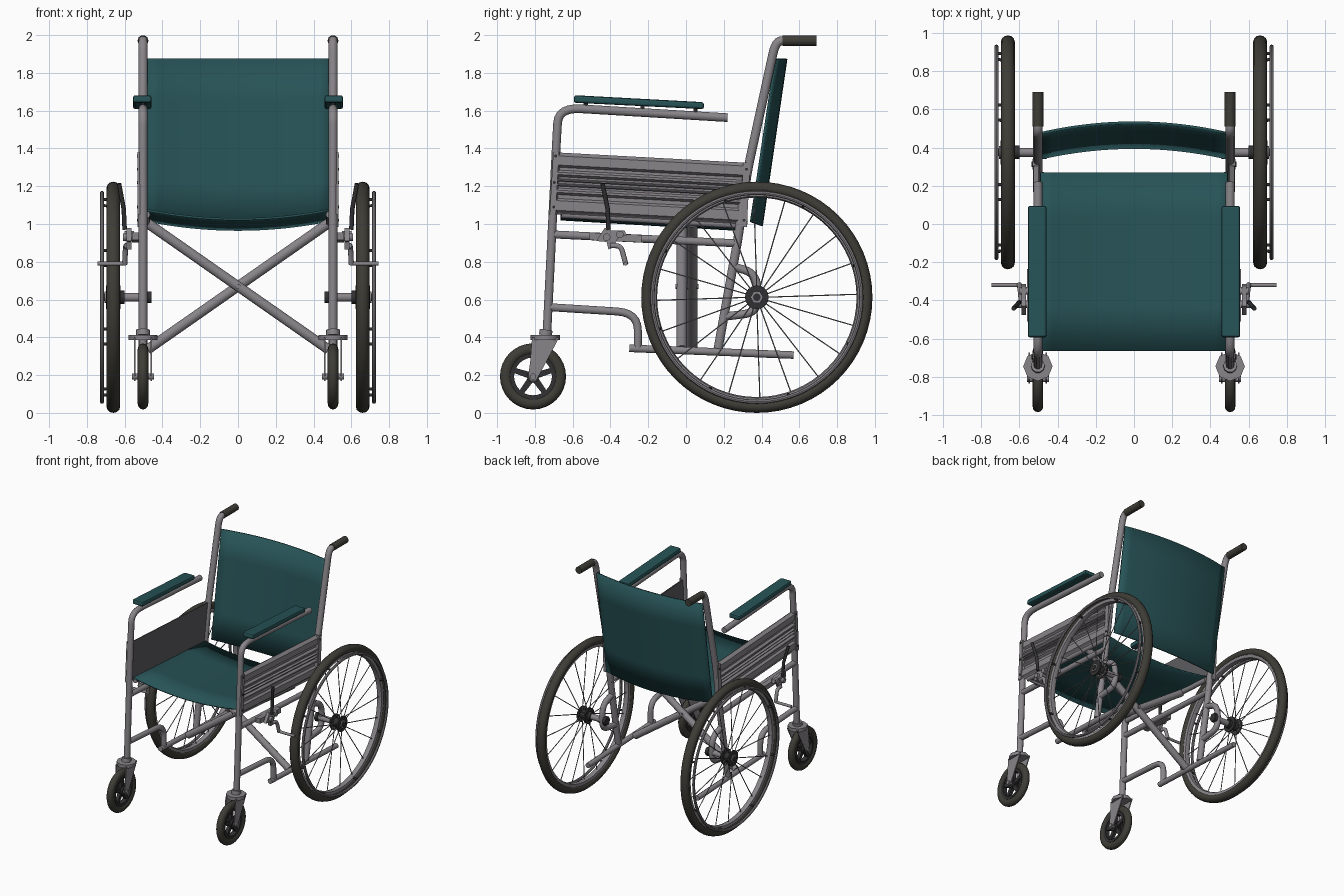
import bpy, bmesh, math
from mathutils import Vector as V

if "Cube" in bpy.data.objects:
    bpy.data.objects.remove(bpy.data.objects["Cube"])


def material(name, r, g, b):
    m = bpy.data.materials.new(name)
    m.diffuse_color = (r, g, b, 1)
    m.use_nodes = True
    m.node_tree.nodes["Principled BSDF"].inputs["Base Color"].default_value = m.diffuse_color
    return m


STEEL = material("grey steel", 0.25, 0.235, 0.25)
DARK = material("dark grey panel", 0.11, 0.11, 0.12)
TEAL = material("teal vinyl", 0.02, 0.085, 0.093)
RUBBER = material("dark rubber", 0.048, 0.046, 0.037)
HUB = material("hub black", 0.03, 0.03, 0.032)


def finish(name, mesh, mat, mirror=True, smooth=True):
    mesh.name = name
    mesh.materials.clear()
    mesh.materials.append(mat)
    ob = bpy.data.objects.new(name, mesh)
    bpy.context.collection.objects.link(ob)
    if smooth:
        bpy.ops.object.select_all(action='DESELECT')
        ob.select_set(True)
        bpy.context.view_layer.objects.active = ob
        bpy.ops.object.shade_smooth_by_angle(angle=math.radians(40))
    if mirror:
        ob.modifiers.new("Mirror", 'MIRROR').use_mirror_merge = False
    return ob


def from_bm(name, bm, mat, **kw):
    bmesh.ops.recalc_face_normals(bm, faces=bm.faces)
    me = bpy.data.meshes.new(name)
    bm.to_mesh(me)
    bm.free()
    return finish(name, me, mat, **kw)


def tube(name, paths, r, mat, bend=0.0, res=3, **kw):
    """Round tubes along one or more paths, corners rounded by bend."""
    cu = bpy.data.curves.new(name, 'CURVE')
    cu.dimensions = '3D'
    cu.bevel_depth, cu.bevel_resolution, cu.use_fill_caps = r, res, True
    for path in paths:
        p = [V(q) for q in path]
        out = [p[0]]
        for a, b, c in zip(p, p[1:], p[2:]):
            if not bend:
                out.append(b)
                continue
            s = b + (a - b).normalized() * min(bend, (a - b).length * .49)
            e = b + (c - b).normalized() * min(bend, (c - b).length * .49)
            for i in range(7):
                t = i / 6
                out.append(s * (1 - t) ** 2 + b * 2 * t * (1 - t) + e * t * t)
        out.append(p[-1])
        sp = cu.splines.new('POLY')
        sp.points.add(len(out) - 1)
        for pt, q in zip(sp.points, out):
            pt.co = (*q, 1)
    tmp = bpy.data.objects.new("tmp", cu)
    me = bpy.data.meshes.new_from_object(tmp)
    bpy.data.objects.remove(tmp)
    return finish(name, me, mat, **kw)


def side(x, pts):
    return [(x, y, z) for y, z in pts]


def extrude(name, outlines, vec, mat, **kw):
    bm = bmesh.new()
    for pts in outlines:
        f = bm.faces.new([bm.verts.new(p) for p in pts])
        new = bmesh.ops.extrude_face_region(bm, geom=[f], use_keep_orig=True)
        bmesh.ops.translate(bm, vec=vec, verts=[g for g in new['geom'] if isinstance(g, bmesh.types.BMVert)])
    return from_bm(name, bm, mat, **kw)


def ring(name, profile, centre, mat, n=48):
    """Closed (radius, x offset) profile spun round the x axis."""
    bm = bmesh.new()
    cx, cy, cz = centre
    loops = []
    for i in range(n):
        a = math.tau * i / n
        loops.append([bm.verts.new((cx + w, cy + r * math.cos(a), cz + r * math.sin(a))) for r, w in profile])
    k = len(profile)
    for i in range(n):
        A, B = loops[i], loops[(i + 1) % n]
        for j in range(k):
            bm.faces.new((A[j], A[(j + 1) % k], B[(j + 1) % k], B[j]))
    return from_bm(name, bm, mat)


def oval(r, dr, dx, k=12):
    return [(r + dr * math.cos(math.tau * i / k), dx * math.sin(math.tau * i / k)) for i in range(k)]


def sheet(name, fn, nu, nv, mat, thick):
    bm = bmesh.new()
    g = [[bm.verts.new(fn(-1 + 2 * i / nu, j / nv)) for j in range(nv + 1)] for i in range(nu + 1)]
    for i in range(nu):
        for j in range(nv):
            bm.faces.new((g[i][j], g[i + 1][j], g[i + 1][j + 1], g[i][j + 1]))
    ob = from_bm(name, bm, mat, mirror=False)
    mod = ob.modifiers.new("Thickness", 'SOLIDIFY')
    mod.thickness, mod.offset = thick, 0
    return ob


def polar(x, c, r, a):
    return (x, c[1] + r * math.cos(a), c[2] + r * math.sin(a))


# Seat and backrest slings
sheet("seat", lambda u, v: (u * .49, -.665 + .935 * v, 1.075 - .055 * v - .05 * (1 - u * u)), 16, 4, TEAL, .012)
sheet("backrest", lambda u, v: (u * .485, .345 + .13 * v + .055 * (1 - u * u),
                                1.01 + .865 * v - .02 * (1 - u * u) * (1 - v)), 16, 4, TEAL, .014)
tube("seat_rail", [[(.485, -.66, 1.05), (.485, .27, .995)]], .02, STEEL)

# Main frame tubes
X = .503
tube("front_leg_and_arm_tube", [side(X, [(-.737, .41), (-.685, 1.45), (-.675, 1.617), (.22, 1.563)])], .024, STEEL, bend=.12)
tube("back_post", [side(X, [(.17, .34), (.275, .92), (.325, 1.28), (.475, 1.97), (.54, 1.97)])], .025, STEEL, bend=.07)
tube("push_grip", [side(X, [(.51, 1.971), (.69, 1.971)])], .029, RUBBER)
tube("upper_side_tube", [side(X, [(-.71, .945), (.285, .897)])], .022, STEEL)
tube("lower_side_tube", [side(X, [(-.73, .56), (-.255, .53), (-.255, .34)])], .022, STEEL, bend=.11)
tube("bottom_rail", [side(X, [(-.30, .342), (.57, .306)])], .021, STEEL)
tube("axle_bracket", [side(X, [(.25, .775), (.365, .74), (.385, .62), (.365, .53), (.205, .51)])], .023, STEEL, bend=.06)

# Folding cross braces
tube("cross_brace_a", [[(-.48, -.022, 1.005), (.48, -.022, .335)]], .028, STEEL, mirror=False)
tube("cross_brace_b", [[(.48, .033, 1.005), (-.48, .033, .335)]], .028, STEEL, mirror=False)
tube("brace_pivot", [[(0, -.055, .67), (0, .066, .67)]], .014, STEEL, mirror=False)

# Armrest pads
pad = extrude("armrest_pad", [side(.458, [(-.595, 1.642), (-.592, 1.682), (.095, 1.645), (.095, 1.608)])],
              (.098, 0, 0), TEAL, smooth=False)
bv = pad.modifiers.new("Bevel", 'BEVEL')
bv.width, bv.segments = .012, 2
tube("armrest_stud", [side(X, [(y, 1.575 - .06 * y), (y, 1.62 - .06 * y)]) for y in (-.53, -.23, .05)], .012, HUB)

# Ribbed side panel with flat inner lining and riveted end strips
edges = [.01, .085, .105, .14, .15, .165, .175, .19, .20, .235, .25, .322]
outline = [(.5, 0)]
for a, b in zip(edges[::2], edges[1::2]):
    d = min(.012, (b - a) / 3)
    outline += [(.508, a), (.525, a + d), (.525, b - d), (.508, b)]
outline += [(.5, .328)]
extrude("side_panel", [[(x, -.705, 1.052 + z) for x, z in outline]], (0, 1.03, -.056), STEEL, smooth=False)
extrude("panel_lining", [side(.494, [(-.69, 1.055), (-.69, 1.378), (.31, 1.324), (.31, 1.0)])], (.005, 0, 0), DARK, smooth=False)
extrude("panel_end_strip", [side(.505, [(-.722, 1.05), (-.703, 1.38), (-.672, 1.38), (-.69, 1.05)]),
                            side(.505, [(.285, .985), (.303, 1.325), (.34, 1.325), (.322, .985)])],
        (.026, 0, 0), STEEL, smooth=False)
tube("panel_rivet", [[(.52, y, z), (.536, y, z)] for y, z in
                     [(-.70, 1.09), (-.697, 1.22), (-.69, 1.36), (.307, 1.02), (.32, 1.29)]], .008, HUB)

# Rear wheels
C = (.66, .375, .612)
ring("rear_tyre", oval(.58, .032, .036), C, RUBBER, 64)
ring("rear_rim", [(.558, -.024), (.535, -.02), (.528, 0), (.535, .02), (.558, .024)], C, STEEL, 64)
ring("hand_rim", oval(.553, .011, .011, 8), (.72, .375, .612), STEEL, 64)
tube("hand_rim_standoff", [[polar(.67, C, .54, a), polar(.71, C, .545, a)]
                           for a in [math.tau * (i + .4) / 8 for i in range(8)]], .008, HUB)
tube("wheel_spoke", [[polar(.66 + (.028 if i % 2 else -.028), C, .035, math.tau * i / 20),
                      polar(.66, C, .535, math.tau * i / 20 + .03)] for i in range(20)], .0035, STEEL, res=1)
tube("wheel_hub", [[(.622, C[1], C[2]), (.634, C[1], C[2])], [(.686, C[1], C[2]), (.698, C[1], C[2])]], .063, HUB, res=6)
tube("hub_barrel", [[(.60, C[1], C[2]), (.69, C[1], C[2])]], .035, HUB, res=4)
tube("hub_cap", [[(.69, C[1], C[2]), (.706, C[1], C[2])]], .034, STEEL, res=1, smooth=False)
tube("hub_centre", [[(.70, C[1], C[2]), (.712, C[1], C[2])]], .02, HUB)
tube("rear_axle", [[(.47, C[1], C[2]), (.64, C[1], C[2])]], .024, STEEL)
tube("axle_nut", [[(.458, C[1], C[2]), (.485, C[1], C[2])]], .036, HUB, res=1, smooth=False)

# Front casters: tyre, rim, five spokes, hub and fork
K = (.503, -.81, .193)
ring("caster_tyre", oval(.144, .031, .028), K, RUBBER, 32)
ring("caster_rim", [(.122, -.022), (.1, -.02), (.1, .02), (.122, .022)], K, HUB, 32)
star = []
for i in range(5):
    a = math.tau * i / 5 + math.pi / 2
    star.append([polar(.49, K, .03, a - .6), polar(.49, K, .105, a - .13),
                 polar(.49, K, .105, a + .13), polar(.49, K, .03, a + .6)])
extrude("caster_spoke", star, (.026, 0, 0), HUB, smooth=False)
tube("caster_hub", [[(.475, K[1], K[2]), (.531, K[1], K[2])]], .034, HUB)
tube("caster_axle", [[(.445, K[1], K[2]), (.561, K[1], K[2])]], .017, STEEL)
fork = [(-.815, .40), (-.672, .40), (-.70, .345), (-.775, .205), (-.795, .17), (-.825, .17), (-.835, .20), (-.825, .27)]
extrude("caster_fork", [side(.455, fork), side(.543, fork)], (.008, 0, 0), STEEL, smooth=False)
tube("fork_crown", [[(X, -.745, .385), (X, -.745, .412)]], .077, STEEL, res=2, smooth=False)
tube("fork_stem", [[(X, -.745, .41), (X, -.74, .44)]], .036, STEEL)

# Parking brakes: clamp, pivot plate, lever and tyre rod
extrude("brake_clamp", [side(.52, [(-.51, .915), (-.51, .955), (-.235, .942), (-.235, .902)])], (.04, 0, 0), STEEL, smooth=False)
extrude("brake_plate", [side(.565, [(-.475, .91), (-.43, .98), (-.395, .965), (-.325, .965), (-.315, .94),
                                    (-.36, .925), (-.385, .875), (-.41, .865), (-.42, .905)])], (.025, 0, 0), STEEL, smooth=False)
tube("brake_pivot", [[(.55, -.42, .93), (.61, -.42, .93)], [(.55, -.35, .945), (.6, -.35, .945)]], .02, STEEL)
tube("brake_lever", [[(.60, -.41, .97), (.605, -.415, 1.08), (.63, -.442, 1.215)]], .012, HUB)
tube("brake_hook", [[(.59, -.40, .885), (.595, -.345, .885), (.6, -.318, .785)]], .014, STEEL, bend=.03)
tube("brake_rod", [[(.6, -.32, .79), (.745, -.32, .79)]], .011, STEEL)
